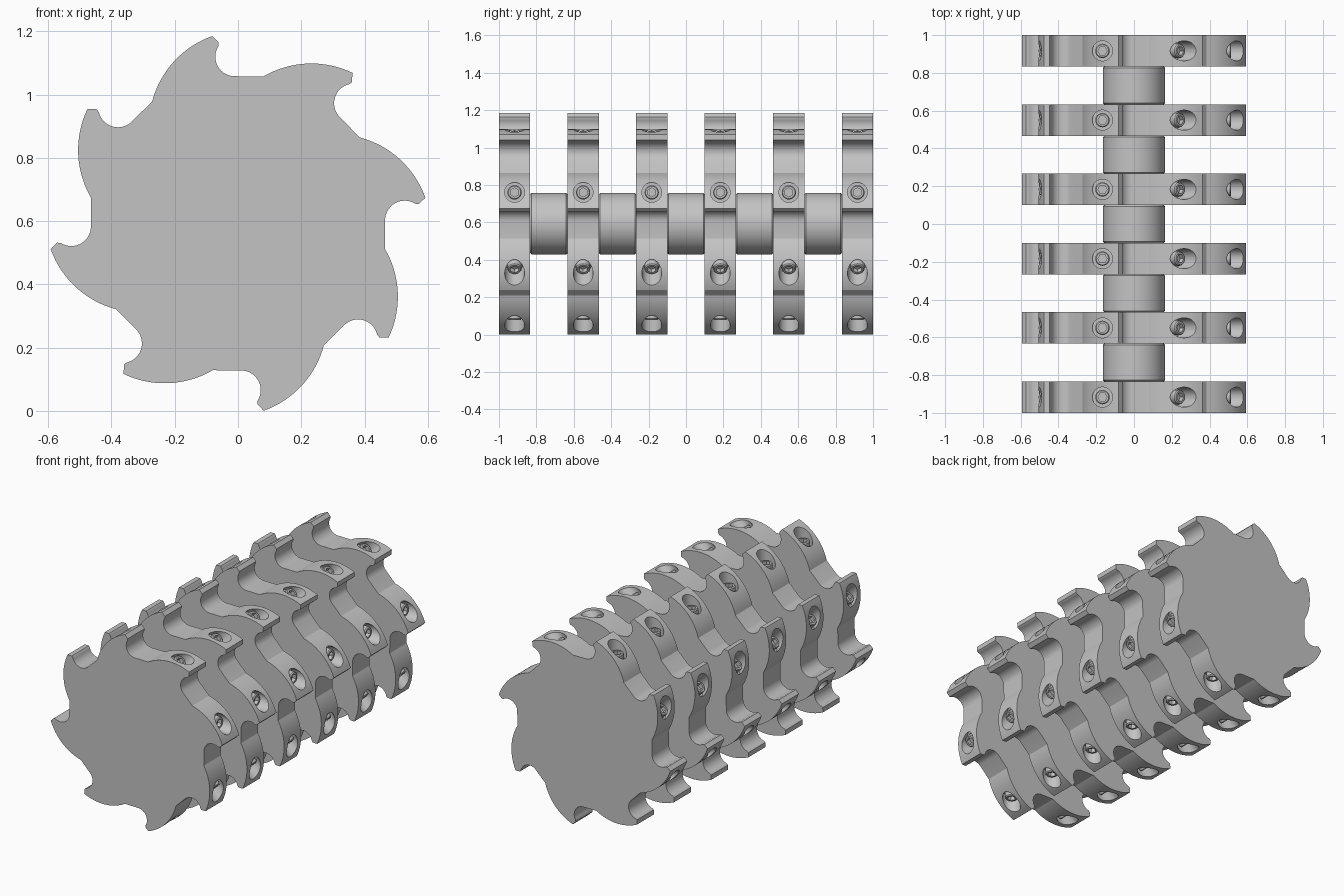
import bpy
import bmesh
import math
from mathutils import Matrix, Vector

TEETH, DISCS = 8, 6
THICK, PITCH, AXIS_Z = 0.167, 0.3666, 0.593
SCREW_X, SCREW_FLOOR, SCREW_TOP = -0.167, 0.465, 0.514

cube = bpy.data.objects.get("Cube")
if cube:
    bpy.data.objects.remove(cube)

steel = bpy.data.materials.new("grey_steel")
steel.use_nodes = True
grey = (0.55, 0.55, 0.55, 1)
steel.diffuse_color = grey
steel.node_tree.nodes["Principled BSDF"].inputs["Base Color"].default_value = grey


def finish(bm, name):
    bmesh.ops.recalc_face_normals(bm, faces=bm.faces)
    mesh = bpy.data.meshes.new(name)
    bm.to_mesh(mesh)
    bm.free()
    mesh.materials.append(steel)
    return mesh


def smooth(mesh):
    mesh.shade_smooth()
    mesh.set_sharp_from_angle(angle=math.radians(25))


def place(mesh, name, y=0.0, turn=0.0):
    obj = bpy.data.objects.new(name, mesh)
    obj.location = (0, y, AXIS_Z)
    obj.rotation_euler = (0, turn, 0)
    bpy.context.collection.objects.link(obj)
    return obj


def arc(a, b, c, steps):
    """Points of the circle running from a through b to c."""
    a, b, c = Vector(a), Vector(b), Vector(c)
    u, v = b - a, c - a
    d = 2 * (u.x * v.y - u.y * v.x)
    mid = a + Vector((v.y * u.dot(u) - u.y * v.dot(v),
                      u.x * v.dot(v) - v.x * u.dot(u))) / d
    sweep = (c - mid).angle_signed(a - mid)
    if ((b - mid).angle_signed(a - mid)) * sweep < 0:
        sweep -= math.copysign(math.tau, sweep)
    return [mid + Matrix.Rotation(sweep * i / steps, 2) @ (a - mid)
            for i in range(steps + 1)]


def loft(bm, rings, matrix, sides=24):
    """Closed solid from (radius, height, is_hexagon) rings."""
    loops = []
    for radius, height, hexagon in rings:
        loop = []
        for i in range(sides):
            t = math.tau * i / sides
            r = radius
            if hexagon:
                r *= math.cos(math.pi / 6) / math.cos(t % (math.pi / 3) - math.pi / 6)
            loop.append(bm.verts.new(matrix @ Vector((r * math.cos(t), r * math.sin(t), height))))
        loops.append(loop)
    for low, high in zip(loops, loops[1:]):
        for i in range(sides):
            j = (i + 1) % sides
            bm.faces.new((low[i], low[j], high[j], high[i]))
    bm.faces.new(loops[0][::-1])
    bm.faces.new(loops[-1])


# Tooth outline: clipped tip, round gullet, short land, curved back
tooth = [Vector((-0.081, 0.592)), Vector((-0.061, 0.571))]
tooth += arc((-0.062, 0.560), (-0.0695, 0.510), (-0.015, 0.465), 12)
tooth += arc((0.080, 0.464), (0.220, 0.505), (0.361, 0.476), 16)[:-1]

# Toothed disc
bm = bmesh.new()
outline = []
for k in range(TEETH):
    spin = Matrix.Rotation(-math.tau * k / TEETH, 2)
    for p in tooth:
        q = spin @ p
        outline.append(bm.verts.new((q.x, -THICK / 2, q.y)))
face = bm.faces.new(outline)
side = bmesh.ops.extrude_face_region(bm, geom=[face])
bmesh.ops.translate(bm, vec=(0, THICK, 0),
                    verts=[v for v in side["geom"] if isinstance(v, bmesh.types.BMVert)])
blank = place(finish(bm, "disc_blank"), "disc_blank")

# Screw pockets cut into every tooth back
bm = bmesh.new()
for k in range(TEETH):
    turn = Matrix.Rotation(math.tau * k / TEETH, 4, "Y")
    loft(bm, [(0.053, SCREW_FLOOR, False), (0.053, 0.7, False)],
         turn @ Matrix.Translation((SCREW_X, 0, 0)), 32)
pockets = place(finish(bm, "pocket_cutter"), "pocket_cutter")
pockets.hide_render = True
cut = blank.modifiers.new("pockets", "BOOLEAN")
cut.object, cut.operation, cut.solver = pockets, "DIFFERENCE", "EXACT"
bpy.context.view_layer.update()
disc_mesh = bpy.data.meshes.new_from_object(
    blank.evaluated_get(bpy.context.evaluated_depsgraph_get()))
disc_mesh.name = "toothed_disc"
smooth(disc_mesh)
bpy.data.objects.remove(blank)
bpy.data.objects.remove(pockets)

# Cap screw with a hexagonal socket
bm = bmesh.new()
loft(bm, [(0.038, SCREW_FLOOR - 0.005, False), (0.038, SCREW_TOP - 0.006, False),
          (0.033, SCREW_TOP, False), (0.024, SCREW_TOP, True),
          (0.024, SCREW_TOP - 0.025, True)], Matrix.Translation((SCREW_X, 0, 0)))
screw_mesh = finish(bm, "cap_screw")
smooth(screw_mesh)

# Spacer hub with softened rims
half = (PITCH - THICK) / 2
bm = bmesh.new()
loft(bm, [(0.157, -half, False), (0.164, -half + 0.007, False),
          (0.164, half - 0.007, False), (0.157, half, False)],
     Matrix.Rotation(math.pi / 2, 4, "X"), 64)
hub_mesh = finish(bm, "spacer_hub")
smooth(hub_mesh)

# Stack the discs, screws and hubs along the axis
for d in range(DISCS):
    y = (d - (DISCS - 1) / 2) * PITCH
    place(disc_mesh, f"toothed_disc_{d + 1}", y)
    for k in range(TEETH):
        place(screw_mesh, f"cap_screw_{d + 1}_{k + 1}", y, math.tau * k / TEETH)
    if d < DISCS - 1:
        place(hub_mesh, f"spacer_hub_{d + 1}", y + PITCH / 2)
